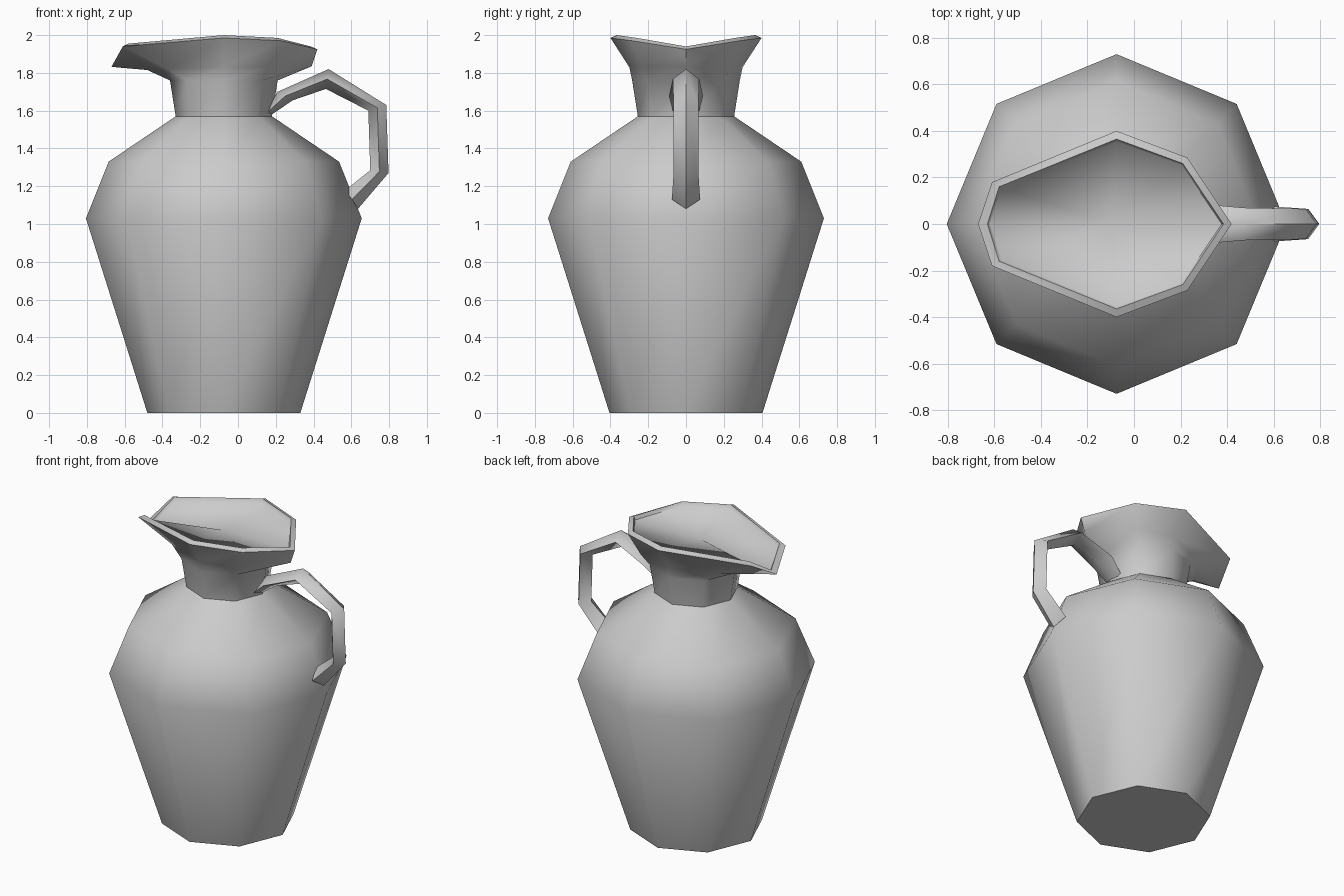
import bpy, bmesh
from math import cos, sin, radians

cube = bpy.data.objects.get("Cube")
if cube:
    bpy.data.objects.remove(cube)

clay = bpy.data.materials.new("grey_clay")
clay.use_nodes = True
clay.diffuse_color = (0.6, 0.6, 0.6, 1)
clay.node_tree.nodes["Principled BSDF"].inputs["Base Color"].default_value = (0.6, 0.6, 0.6, 1)

AXIS = -0.075
SIDES = 8


def circle(r, z):
    return [(AXIS + r * cos(radians(45 * i)), r * sin(radians(45 * i)), z) for i in range(SIDES)]


def mirrored(half):
    """Complete a ring from its handle-to-spout half (angles 0 to 180)."""
    return half + [(x, -y, z) for x, y, z in half[-2:0:-1]]


def loft(name, rings, cap_start=True, cap_end=True, tip=None):
    """Skin a list of rings; end in flat caps or in a fan to a tip point."""
    bm = bmesh.new()
    loops = [[bm.verts.new(p) for p in ring] for ring in rings]
    n = len(loops[0])
    for a, b in zip(loops, loops[1:]):
        for i in range(n):
            j = (i + 1) % n
            bm.faces.new((a[i], a[j], b[j], b[i]))
    if cap_start:
        bm.faces.new(loops[0][::-1])
    if tip:
        centre = bm.verts.new(tip)
        for i in range(n):
            bm.faces.new((loops[-1][i], loops[-1][(i + 1) % n], centre))
    elif cap_end:
        bm.faces.new(loops[-1])
    bmesh.ops.recalc_face_normals(bm, faces=bm.faces)
    mesh = bpy.data.meshes.new(name)
    bm.to_mesh(mesh)
    bm.free()
    mesh.materials.append(clay)
    obj = bpy.data.objects.new(name, mesh)
    bpy.context.collection.objects.link(obj)
    bpy.ops.object.select_all(action='DESELECT')
    obj.select_set(True)
    bpy.context.view_layer.objects.active = obj
    bpy.ops.object.shade_smooth_by_angle(angle=radians(62))
    return obj


# Jug body: octagonal profile, flared lip drawn out into a spout
profile = [(0.405, 0), (0.73, 1.03), (0.61, 1.33), (0.255, 1.57), (0.285, 1.76)]
flare = mirrored([(0.39, 0, 1.835), (0.17, 0.235, 1.83), (AXIS, 0.3, 1.83),
                  (-0.37, 0.17, 1.82), (-0.48, 0, 1.815)])
rim = mirrored([(0.42, 0, 1.925), (0.23, 0.285, 1.97), (AXIS, 0.4, 1.985),
                (-0.61, 0.18, 1.94), (-0.67, 0, 1.832)])
lip = mirrored([(0.385, 0, 1.94), (0.21, 0.26, 1.985), (AXIS, 0.365, 2.0),
                (-0.58, 0.16, 1.955), (-0.63, 0, 1.85)])
inside = [(x * 0.98, y * 0.97, z - 0.025) for x, y, z in lip]
loft("jug_body", [circle(r, z) for r, z in profile] + [flare, rim, lip, inside],
     tip=(-0.1, 0, 1.92))

# Handle: diamond section, given as outer ridge, inner ridge and half width
stations = [
    ((0.165, 1.63), (0.165, 1.57), 0.07),
    ((0.21, 1.70), (0.29, 1.655), 0.09),
    ((0.48, 1.82), (0.465, 1.715), 0.07),
    ((0.785, 1.63), (0.69, 1.60), 0.065),
    ((0.797, 1.27), (0.70, 1.285), 0.065),
    ((0.635, 1.08), (0.57, 1.18), 0.075),
]
rings = []
for (ox, oz), (ix, iz), w in stations:
    mx, mz = (ox + ix) / 2, (oz + iz) / 2
    rings.append([(ox, 0, oz), (mx, w, mz), (ix, 0, iz), (mx, -w, mz)])
handle = loft("handle", rings)
